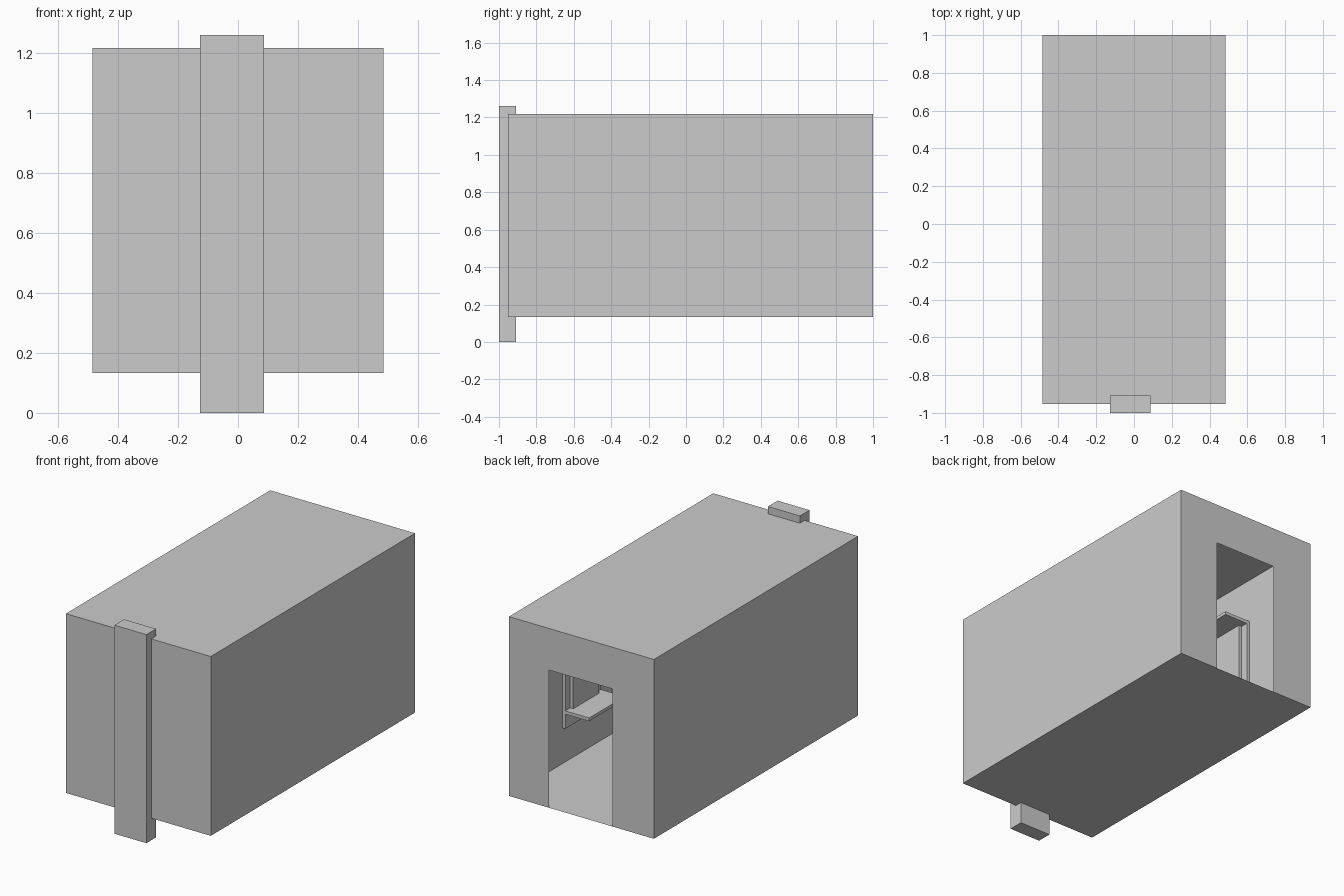
import bpy, bmesh

if "Cube" in bpy.data.objects:
    bpy.data.objects.remove(bpy.data.objects["Cube"])


def mesh_object(name, bm):
    bmesh.ops.recalc_face_normals(bm, faces=bm.faces)
    mesh = bpy.data.meshes.new(name)
    bm.to_mesh(mesh)
    bm.free()
    obj = bpy.data.objects.new(name, mesh)
    bpy.context.collection.objects.link(obj)
    return obj


def box(name, lo, hi):
    bm = bmesh.new()
    bmesh.ops.create_cube(bm, size=1)
    for v in bm.verts:
        v.co = [(a + b) / 2 + c * (b - a) for a, b, c in zip(lo, hi, v.co)]
    return mesh_object(name, bm)


# room shell: thin-skinned box with a doorway in the back wall
X, Y0, Y1, Z0, Z1 = 0.485, -0.953, 1.0, 0.133, 1.218
DL, DR, DT = -0.207, 0.217, 0.966
bm = bmesh.new()
front = [bm.verts.new((x, Y0, z)) for x, z in ((-X, Z0), (-X, Z1), (X, Z1), (X, Z0))]
back = [bm.verts.new((x, Y1, z)) for x, z in ((-X, Z0), (-X, Z1), (X, Z1), (X, Z0))]
door = [bm.verts.new((x, Y1, z)) for x, z in ((DR, Z0), (DR, DT), (DL, DT), (DL, Z0))]
bm.faces.new(front)
for i in range(3):
    bm.faces.new((front[i], front[i + 1], back[i + 1], back[i]))
bm.faces.new((front[3], front[0], back[0], door[3], door[0], back[3]))   # floor
bm.faces.new((back[0], back[1], door[2], door[3]))                       # wall around doorway
bm.faces.new((back[1], back[2], door[1], door[2]))
bm.faces.new((back[2], back[3], door[0], door[1]))
mesh_object("room_shell", bm)

# upright post through the front wall
box("front_post", (-0.127, -1.0, 0.0), (0.087, -0.908, 1.262))

# wall units on both side walls: back panel, inset panel, shelf and top board
for side, s, y in (("right", 1, 0.49), ("left", -1, 0.455)):
    def part(name, a, b, y0, y1, z0, z1):
        xs = sorted((s * a, s * b))
        box(f"{side}_{name}", (xs[0], y0, z0), (xs[1], y1, z1))

    part("back_panel", 0.465, 0.484, y - 0.34, y, 0.35, 0.945)
    part("inset_panel", 0.445, 0.465, y - 0.293, y - 0.047, 0.458, 0.925)
    part("shelf", 0.305, 0.465, y - 0.34, y, 0.438, 0.458)
    part("top_board", 0.305, 0.465, y - 0.34, y, 0.925, 0.945)
